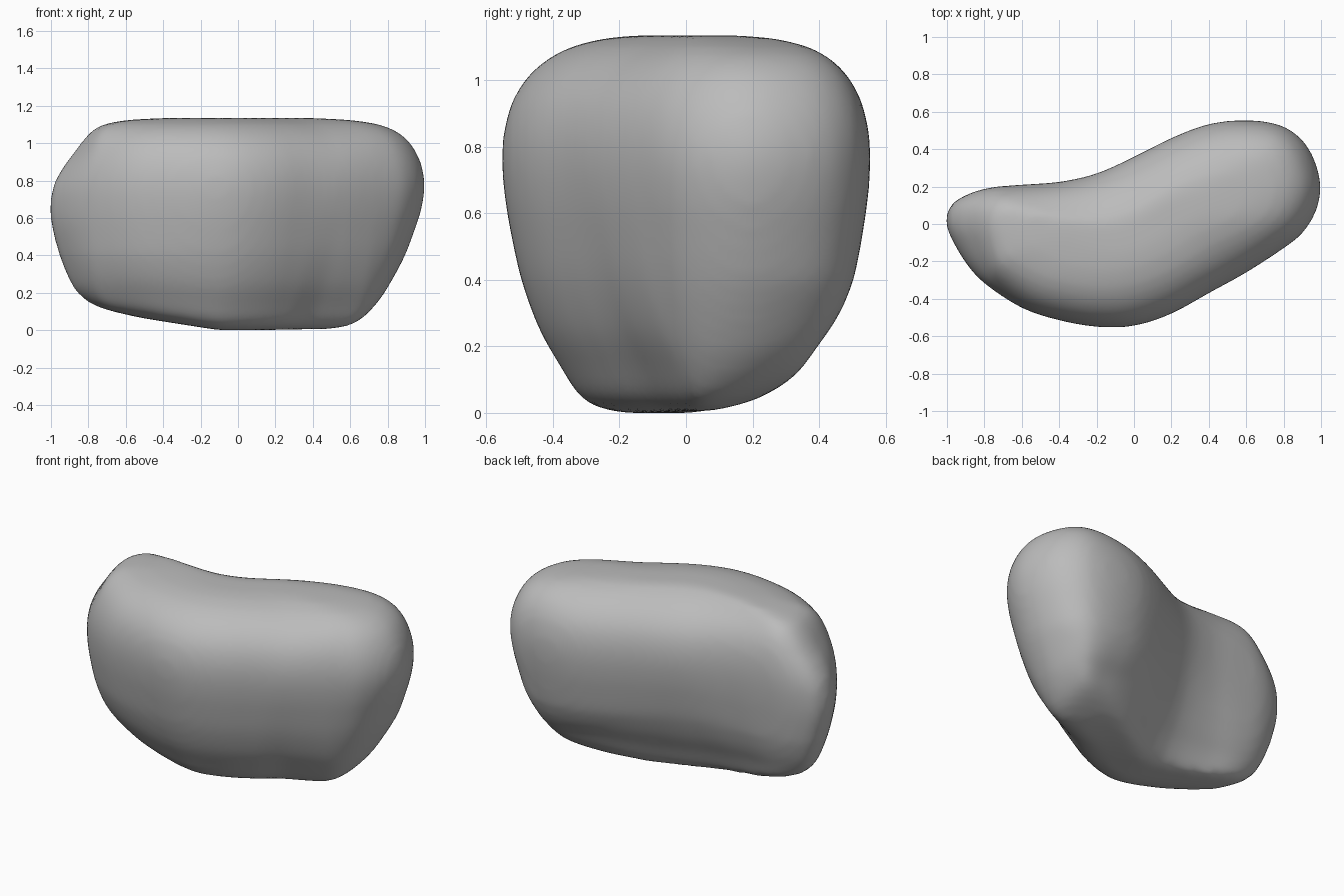
import bpy
import bmesh
from mathutils import Vector

cube = bpy.data.objects.get("Cube")
if cube:
    bpy.data.objects.remove(cube, do_unlink=True)

# Plan outline of the bean at its widest, running anticlockwise from the +x tip
OUTLINE = [(1, .19), (.97, .33), (.9, .45), (.78, .53), (.6, .555), (.4, .535),
           (.2, .46), (0, .36), (-.2, .27), (-.4, .225), (-.6, .21), (-.8, .19),
           (-.95, .13), (-1, .06), (-1, -.02), (-.97, -.09), (-.9, -.21),
           (-.8, -.32), (-.6, -.45), (-.4, -.515), (-.2, -.55), (0, -.545),
           (.2, -.48), (.4, -.37), (.6, -.26), (.8, -.13), (.9, -.05), (.97, .06)]

# Centre line that every level shrinks towards
SPINE = [Vector(p) for p in [(-.7, -.03), (-.4, -.12), (-.15, -.14),
                             (.1, -.06), (.35, .1), (.65, .2)]]

# Levels: height, width scale, -x tip scale, +x tip scale, centre line length
LEVELS = [(0, .26, .2, .1, .65), (.015, .36, .3, .1, .84), (.05, .46, .42, .14, .95),
          (.14, .58, .56, .3, 1), (.25, .73, .7, .49, 1), (.4, .86, .84, .7, 1),
          (.55, .94, .97, .86, 1), (.65, .98, 1, .95, 1), (.76, 1, .96, 1, 1),
          (.86, .98, .8, .97, 1), (.95, .91, .58, .87, 1), (1.03, .77, .38, .7, 1),
          (1.09, .57, .24, .47, .96), (1.122, .37, .16, .28, .8),
          (1.135, .2, .12, .14, .5)]


def spline(points, steps, closed):
    """Sample a smooth curve that passes through the points."""
    pts = [Vector(p) for p in points]
    n = len(pts)
    at = (lambda i: pts[i % n]) if closed else (lambda i: pts[min(max(i, 0), n - 1)])
    result = []
    for i in range(n if closed else n - 1):
        a, b, c, d = (at(i + k) for k in (-1, 0, 1, 2))
        for j in range(steps):
            t = j / steps
            result.append(b + (c - a) * (t / 2)
                          + (a * 2 - b * 5 + c * 4 - d) * (t * t / 2)
                          + (b * 3 - a - c * 3 + d) * (t ** 3 / 2))
    return result if closed else result + [pts[-1]]


def clamp(v):
    return min(max(v, 0), 1)


def nearest_on_spine(p):
    best = None
    for a, b in zip(SPINE_CURVE, SPINE_CURVE[1:]):
        d = b - a
        q = a + d * clamp((p - a).dot(d) / d.length_squared)
        if best is None or (p - q).length < (p - best).length:
            best = q
    return best


SPINE_CURVE = spline(SPINE, 4, False)
rim = [(p, nearest_on_spine(p)) for p in spline(OUTLINE, 3, True)]

# Stack the shrunken outlines and skin between them
bm = bmesh.new()
rings = []
for z, width, left, right, length in spline(LEVELS, 3, False):
    ring = []
    for p, m in rim:
        tip = right if p.x > 0 else left
        along = width + (tip - width) * clamp((abs(p.x) - .4) / .4)
        x = m.x * length + (p.x - m.x) * along
        y = m.y * length + (p.y - m.y) * width
        # the underside rises gently towards the -x end and the back
        rise = .11 * clamp((-.1 - x) / .7) + .11 * clamp((y - .05) / .33) ** 1.4
        ring.append(bm.verts.new((x, y, z + rise * clamp(1 - z / .4))))
    rings.append(ring)
for low, high in zip(rings, rings[1:]):
    for i in range(len(low)):
        bm.faces.new((low[i - 1], low[i], high[i], high[i - 1]))
caps = [bm.faces.new(rings[-1]), bm.faces.new(rings[0][::-1])]
bmesh.ops.triangulate(bm, faces=caps)
bmesh.ops.recalc_face_normals(bm, faces=bm.faces)

mesh = bpy.data.meshes.new("bean_body")
bm.to_mesh(mesh)
bm.free()
body = bpy.data.objects.new("bean_body", mesh)
bpy.context.collection.objects.link(body)

# Even out the skin and soften its creases
remesh = body.modifiers.new("even_skin", "REMESH")
remesh.mode = "VOXEL"
remesh.voxel_size = .025
remesh.use_smooth_shade = True
soften = body.modifiers.new("soften", "SMOOTH")
soften.factor = .5
soften.iterations = 12

# Single plain grey
grey = bpy.data.materials.new("plain_grey")
grey.use_nodes = True
colour = (.5, .5, .5, 1)
grey.diffuse_color = colour
grey.node_tree.nodes["Principled BSDF"].inputs["Base Color"].default_value = colour
mesh.materials.append(grey)
